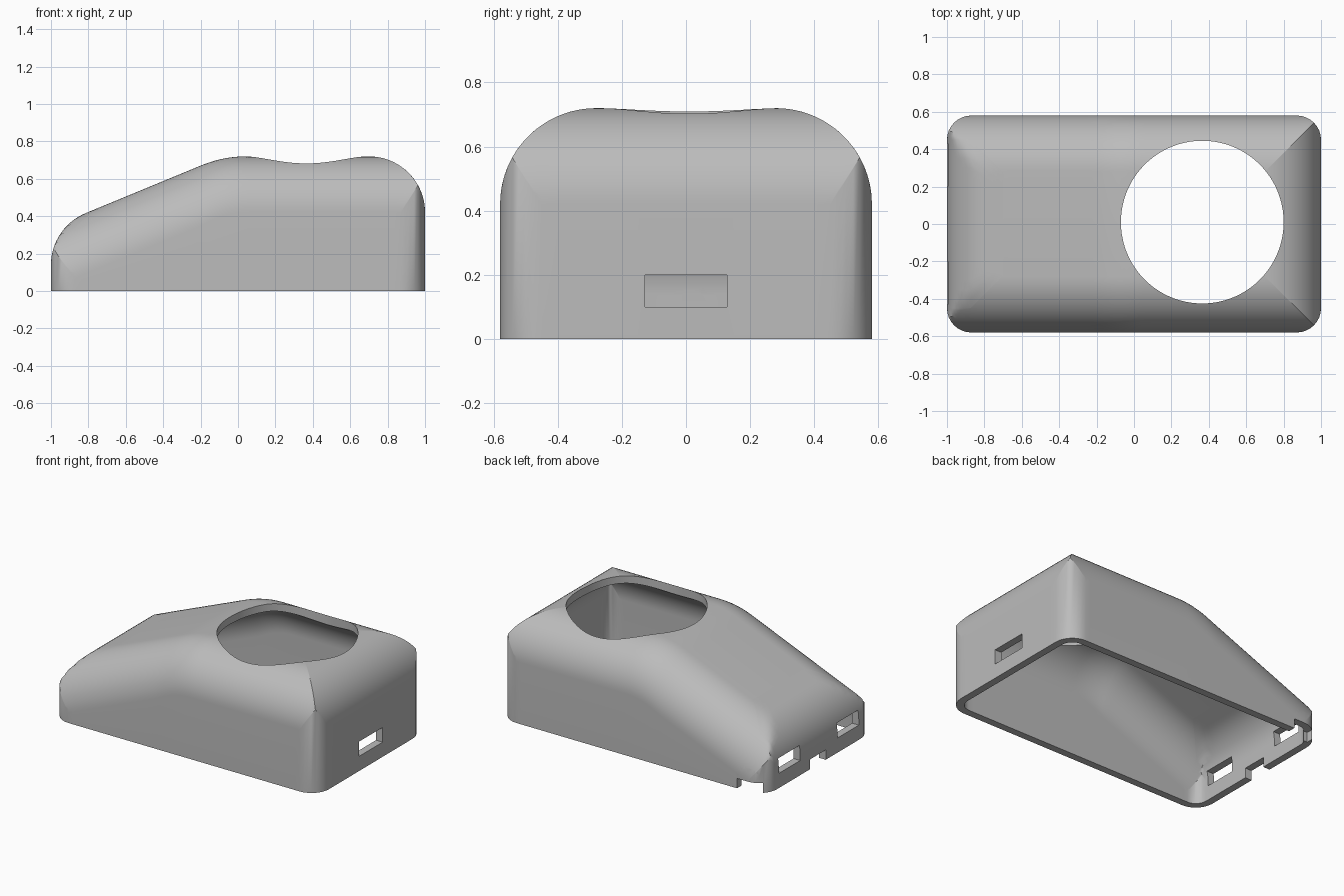
import bpy, bmesh, math
from mathutils import Vector

cube = bpy.data.objects.get("Cube")
if cube:
    bpy.data.objects.remove(cube, do_unlink=True)

HALF_X, HALF_Y, TOP = 1.0, 0.58, 0.72
FILLET, CORNER, WALL = 0.3, 0.13, 0.05
SLOPE, BEND, BLEND = 0.413, -0.08, 0.12
SEC = math.hypot(1, SLOPE)

grey = bpy.data.materials.new("plain_grey")
grey.use_nodes = True
grey.diffuse_color = (0.5, 0.5, 0.5, 1)
grey.node_tree.nodes["Principled BSDF"].inputs["Base Color"].default_value = (0.5, 0.5, 0.5, 1)


def roof(x, t):
    """Height and secant of the roof line, offset inward by t."""
    u = min(max((x - BEND + BLEND) / (2 * BLEND), 0), 1)
    if u <= 0:
        z = TOP + SLOPE * (x - BEND)
    else:
        z = TOP - SLOPE * BLEND * (1 - u) ** 2
    sec = math.hypot(1, SLOPE * (1 - u))
    return z - t * sec, sec


def height(x, y, t):
    """Roof with rounded sides and rounded ends."""
    hx, hy, r = HALF_X - t, HALF_Y - t, FILLET - t

    def arc(a):
        return math.sqrt(max(r * r - a * a, 0))

    z, sec = roof(x, t)
    side = z - (r - arc(max(abs(y) - hy + r, 0))) * sec
    end = z
    cx = hx - r
    if x > cx:
        end = z - r + arc(x - cx)
    elif x < -cx - r * SLOPE / SEC:
        end = roof(-cx, t)[0] - r * SEC + arc(x + cx)
    return min(side, end)


def outline(hx, hy, r, nx=56, ny=18, nc=8):
    """Rounded rectangle, anticlockwise from the front edge."""
    pts = []
    for k, (sx, sy, n) in enumerate([(1, -1, nx), (1, 1, ny), (-1, 1, nx), (-1, -1, ny)]):
        cx, cy = sx * (hx - r), sy * (hy - r)
        # straight run leading up to this corner
        run = 2 * (hx - r) if k % 2 == 0 else 2 * (hy - r)
        a0 = (k - 1) * math.pi / 2
        direction = Vector((-math.sin(a0), math.cos(a0)))
        start = Vector((cx, cy)) + r * Vector((math.cos(a0), math.sin(a0)))
        pts += [start - direction * run * (1 - i / n) for i in range(n)]
        for i in range(nc):
            a = a0 + math.pi / 2 * i / nc
            pts.append(Vector((cx + r * math.cos(a), cy + r * math.sin(a))))
    return pts


def finish(name, bm):
    bmesh.ops.recalc_face_normals(bm, faces=bm.faces[:])
    mesh = bpy.data.meshes.new(name)
    bm.to_mesh(mesh)
    bm.free()
    mesh.materials.append(grey)
    ob = bpy.data.objects.new(name, mesh)
    bpy.context.collection.objects.link(ob)
    return ob


def rounded_body(name, t, base, levels=18, nx=56, ny=18, nc=8):
    """Closed solid made of inset rings that climb over the rounded edges."""
    bm = bmesh.new()
    hx, hy, r = HALF_X - t, HALF_Y - t, FILLET - t
    rings = []
    for level in range(levels + 1):
        d = r * (1 - math.cos(math.pi / 2 * level / levels))
        pts = outline(hx - d, hy - d, max(CORNER - t - d, 0.004), nx, ny, nc)
        if level == 0:
            rings.append([bm.verts.new((p.x, p.y, base)) for p in pts])
        rings.append([bm.verts.new((p.x, p.y, height(p.x, p.y, t))) for p in pts])
    count = len(rings[0])
    for low, high in zip(rings, rings[1:]):
        for i in range(count):
            j = (i + 1) % count
            bm.faces.new((low[i], low[j], high[j], high[i]))
    bm.faces.new(rings[0][::-1])
    # roof strips running from front edge to back edge
    top = rings[-1]
    back = nx + nc + ny + nc
    for i in range(nx):
        bm.faces.new((top[i], top[i + 1], top[back + nx - i - 1], top[back + nx - i]))
    bm.faces.new(top[nx:back + 1])
    bm.faces.new(top[back + nx:] + [top[0]])
    return finish(name, bm)


def box(name, centre, size):
    bm = bmesh.new()
    bmesh.ops.create_cube(bm, size=1)
    for v in bm.verts:
        v.co = Vector(a * b for a, b in zip(v.co, size)) + Vector(centre)
    return finish(name, bm)


def cylinder(name, centre, radius, depth, sides, axis="Z"):
    bm = bmesh.new()
    bmesh.ops.create_cone(bm, cap_ends=True, segments=sides, radius1=radius, radius2=radius, depth=depth)
    for v in bm.verts:
        x, y, z = v.co
        v.co = Vector({"X": (z, x, y), "Y": (x, z, y), "Z": (x, y, z)}[axis]) + Vector(centre)
    return finish(name, bm)


def cut(target, cutter):
    mod = target.modifiers.new("cut", "BOOLEAN")
    mod.operation, mod.solver, mod.object = "DIFFERENCE", "EXACT", cutter
    bpy.context.view_layer.objects.active = target
    bpy.ops.object.modifier_apply(modifier=mod.name)
    bpy.data.objects.remove(cutter, do_unlink=True)


# Hollow shell, open underneath
shell = rounded_body("enclosure_shell", 0, 0)
cut(shell, rounded_body("cavity", WALL, -0.1))

# Large round opening in the roof
cut(shell, cylinder("roof_opening", (0.365, 0.01, 0.7), 0.435, 0.8, 128))

# Rectangular slots in the end walls
for x, y, width in ((1, 0, 0.255), (-1, 0.315, 0.23), (-1, -0.315, 0.23)):
    cut(shell, box("slot", (x, y, 0.15), (0.3, width, 0.1)))

# Arched cable notches at the lower end and on the back wall
R, ARCH_Z = 0.085, 0.067
for axis, x, y in (("X", -1, 0.01), ("Y", -0.875, 0.58)):
    size = (0.24, 2 * R, 0.2) if axis == "X" else (2 * R, 0.16, 0.2)
    depth = 0.24 if axis == "X" else 0.16
    cut(shell, cylinder("notch_arch", (x, y, ARCH_Z), R, depth, 48, axis))
    cut(shell, box("notch_foot", (x, y, ARCH_Z - 0.1), size))

bpy.ops.object.select_all(action="DESELECT")
shell.select_set(True)
bpy.context.view_layer.objects.active = shell
bpy.ops.object.shade_smooth_by_angle(angle=math.radians(35))
